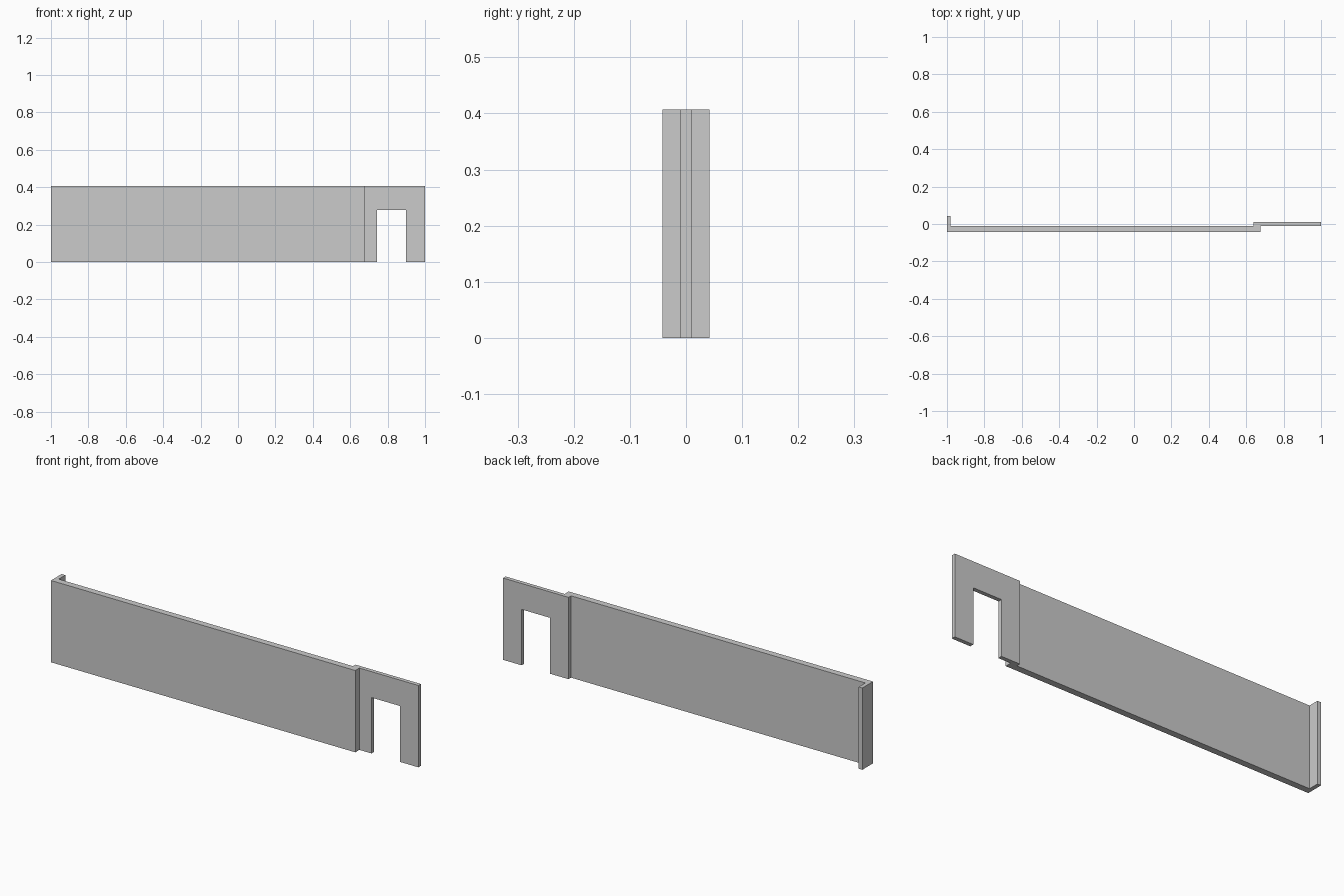
import bpy, bmesh

if "Cube" in bpy.data.objects:
    bpy.data.objects.remove(bpy.data.objects["Cube"])

H = 0.407  # overall height


def extrude(name, points, offset):
    """Closed solid made by sweeping a flat outline along offset."""
    bm = bmesh.new()
    face = bm.faces.new([bm.verts.new(p) for p in points])
    swept = bmesh.ops.extrude_face_region(bm, geom=[face], use_keep_orig=True)
    verts = [g for g in swept["geom"] if isinstance(g, bmesh.types.BMVert)]
    bmesh.ops.translate(bm, verts=verts, vec=offset)
    bmesh.ops.recalc_face_normals(bm, faces=bm.faces)
    mesh = bpy.data.meshes.new(name)
    bm.to_mesh(mesh)
    bm.free()
    obj = bpy.data.objects.new(name, mesh)
    bpy.context.collection.objects.link(obj)
    return obj


# Long wall panel with the short return at its left end (plan outline)
plan = [(-1, -0.042), (0.675, -0.042), (0.675, -0.01),
        (-0.98, -0.01), (-0.98, 0.042), (-1, 0.042)]
extrude("wall_panel", [(x, y, 0) for x, y in plan], (0, 0, H))

# Thinner set-back plate with a doorway (front outline)
front = [(0.64, 0), (0.742, 0), (0.742, 0.278), (0.898, 0.278),
         (0.898, 0), (1, 0), (1, H), (0.64, H)]
extrude("doorway_plate", [(x, -0.01, z) for x, z in front], (0, 0.02, 0))
